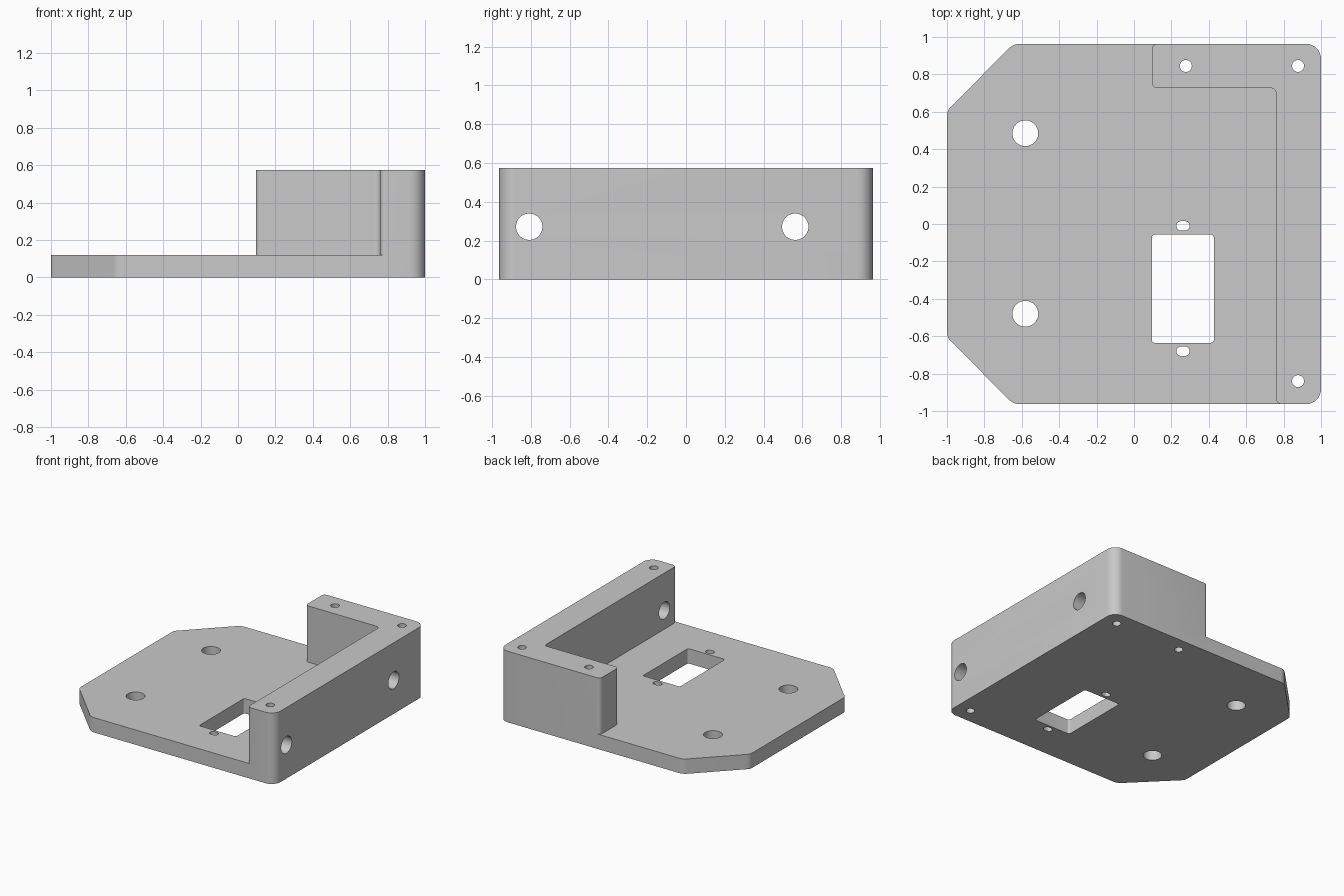
import bpy, bmesh, math
from mathutils import Vector

cube = bpy.data.objects.get("Cube")
if cube:
    bpy.data.objects.remove(cube)

PLATE_TOP, WALL_TOP = 0.12, 0.575
GREY = (0.585, 0.585, 0.585, 1)

grey = bpy.data.materials.new("plain grey")
grey.use_nodes = True
grey.diffuse_color = GREY
grey.node_tree.nodes["Principled BSDF"].inputs["Base Color"].default_value = GREY


def fillet(corners, steps=8):
    """Outline from (x, y, radius) corners, each rounded with a true arc."""
    outline = []
    for i, (x, y, r) in enumerate(corners):
        p = Vector((x, y))
        a = (Vector(corners[i - 1][:2]) - p).normalized()
        b = (Vector(corners[(i + 1) % len(corners)][:2]) - p).normalized()
        half = a.angle(b) / 2
        centre = p + (a + b).normalized() * (r / math.sin(half))
        start = p + a * (r / math.tan(half)) - centre
        end = p + b * (r / math.tan(half)) - centre
        sweep = math.pi - 2 * half
        for k in range(steps + 1):
            t = k / steps
            outline.append(centre + (start * math.sin((1 - t) * sweep)
                                     + end * math.sin(t * sweep)) / math.sin(sweep))
    return outline


def prism(name, corners, z0, z1):
    """Extrude a rounded outline from z0 up to z1."""
    bm = bmesh.new()
    face = bm.faces.new([bm.verts.new((p.x, p.y, z0)) for p in fillet(corners)])
    top = bmesh.ops.extrude_face_region(bm, geom=[face])["geom"]
    bmesh.ops.translate(bm, vec=(0, 0, z1 - z0),
                        verts=[v for v in top if isinstance(v, bmesh.types.BMVert)])
    bmesh.ops.recalc_face_normals(bm, faces=bm.faces)
    mesh = bpy.data.meshes.new(name)
    bm.to_mesh(mesh)
    bm.free()
    obj = bpy.data.objects.new(name, mesh)
    bpy.context.collection.objects.link(obj)
    mesh.materials.append(grey)
    return obj


def box_outline(x, y, w, h, r):
    return [(x + sx * w / 2, y + sy * h / 2, r)
            for sx, sy in ((-1, -1), (1, -1), (1, 1), (-1, 1))]


def drill(name, location, radius, depth, along_x=False):
    bpy.ops.mesh.primitive_cylinder_add(
        vertices=48, radius=radius, depth=depth, location=location,
        rotation=(0, math.pi / 2 if along_x else 0, 0))
    obj = bpy.context.object
    obj.name = name
    obj.data.materials.append(grey)
    return obj


def combine(target, tool, operation):
    """Apply a boolean and discard the tool object."""
    bpy.context.view_layer.objects.active = target
    mod = target.modifiers.new("boolean", "BOOLEAN")
    mod.operation, mod.solver, mod.object = operation, "EXACT", tool
    bpy.ops.object.modifier_apply(modifier=mod.name)
    bpy.data.objects.remove(tool)


# Base plate with two clipped corners
bracket = prism("mounting_bracket", [
    (-1, -0.605, 0.06), (-0.645, -0.963, 0.08), (1, -0.963, 0.08),
    (1, 0.963, 0.08), (-0.645, 0.963, 0.08), (-1, 0.605, 0.06)], 0, PLATE_TOP)

# L-shaped upright wall
wall = prism("upright_wall", [
    (0.76, -0.963, 0.03), (1, -0.963, 0.08), (1, 0.963, 0.08),
    (0.095, 0.963, 0.03), (0.095, 0.727, 0.03), (0.76, 0.727, 0.03)], 0, WALL_TOP)
combine(bracket, wall, "UNION")

# Rectangular window and the small slots at its ends
cutters = [prism("window_cutter", box_outline(0.261, -0.346, 0.332, 0.578, 0.016), -0.1, 0.3)]
for y in (-0.01, -0.68):
    cutters.append(prism("slot_cutter", box_outline(0.262, y, 0.07, 0.05, 0.0245), -0.1, 0.3))

# Plate holes, screw holes through the wall, and cross holes
for y in (-0.48, 0.485):
    cutters.append(drill("plate_hole", (-0.581, y, 0), 0.069, 1))
for x, y in ((0.277, 0.845), (0.877, 0.845), (0.877, -0.84)):
    cutters.append(drill("screw_hole", (x, y, 0.3), 0.032, 1))
for y in (-0.808, 0.563):
    cutters.append(drill("cross_hole", (0.88, y, 0.272), 0.068, 0.5, along_x=True))
for cutter in cutters:
    combine(bracket, cutter, "DIFFERENCE")

# Smooth the rounded edges, keep the rest sharp
bpy.ops.object.select_all(action="DESELECT")
bracket.select_set(True)
bpy.context.view_layer.objects.active = bracket
bpy.ops.object.shade_smooth_by_angle(angle=math.radians(30))
